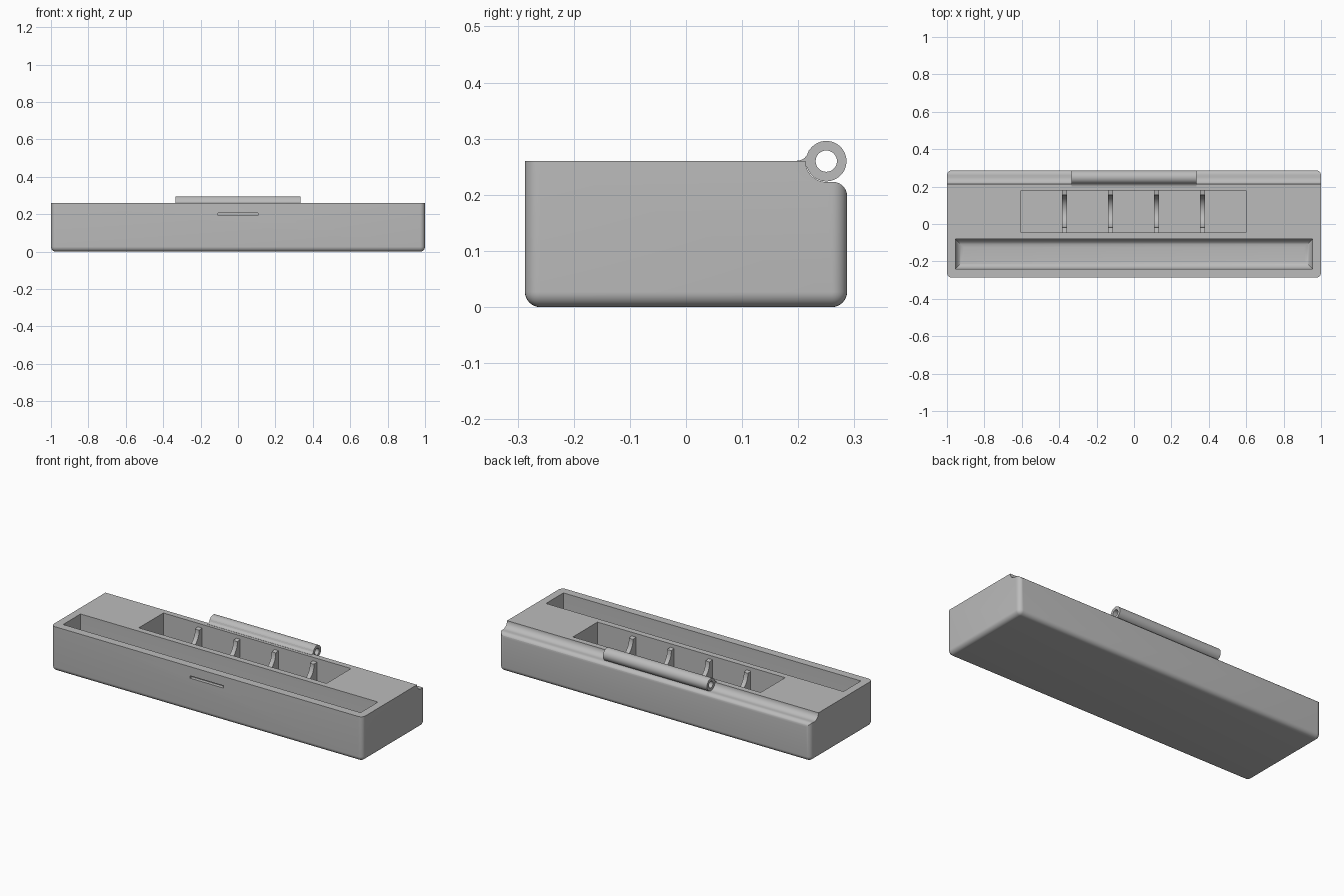
import bpy, bmesh
from math import sin, cos, pi, radians

cube = bpy.data.objects.get("Cube")
if cube:
    bpy.data.objects.remove(cube, do_unlink=True)

grey = bpy.data.materials.new("plain grey")
grey.use_nodes = True
colour = (0.5, 0.5, 0.5, 1)
grey.diffuse_color = colour
grey.node_tree.nodes["Principled BSDF"].inputs["Base Color"].default_value = colour


def finish(name, bm):
    bmesh.ops.recalc_face_normals(bm, faces=bm.faces)
    mesh = bpy.data.meshes.new(name)
    bm.to_mesh(mesh)
    bm.free()
    mesh.materials.append(grey)
    ob = bpy.data.objects.new(name, mesh)
    bpy.context.collection.objects.link(ob)
    return ob


def box(name, low, high, radius=0, sides=False):
    """Box whose bottom edges, and optionally upright edges, are rounded."""
    bm = bmesh.new()
    bmesh.ops.create_cube(bm, size=1)
    for v in bm.verts:
        v.co = [(a + b) / 2 + c * (b - a) for a, b, c in zip(low, high, v.co)]
    if radius:
        edges = [e for e in bm.edges
                 if all(v.co.z < low[2] + 0.001 for v in e.verts)
                 or (sides and abs(e.verts[0].co.z - e.verts[1].co.z) > 0.01)]
        bmesh.ops.bevel(bm, geom=edges, offset=radius, offset_type='OFFSET',
                        segments=8, profile=0.5, affect='EDGES')
    return finish(name, bm)


def prism(name, profile, x0, x1):
    """Extrude a (y, z) outline along x."""
    bm = bmesh.new()
    face = bm.faces.new([bm.verts.new((x0, y, z)) for y, z in profile])
    new = bmesh.ops.extrude_face_region(bm, geom=[face])["geom"]
    bmesh.ops.translate(bm, vec=(x1 - x0, 0, 0),
                        verts=[g for g in new if isinstance(g, bmesh.types.BMVert)])
    return finish(name, bm)


def arc(y, z, r, start, end, n):
    angles = [radians(start + (end - start) * i / n) for i in range(n + 1)]
    return [(y + r * cos(a), z + r * sin(a)) for a in angles]


def activate(ob):
    bpy.ops.object.select_all(action='DESELECT')
    ob.select_set(True)
    bpy.context.view_layer.objects.active = ob


def cut(ob, cutter):
    cutter.hide_render = True
    mod = ob.modifiers.new("cut", 'BOOLEAN')
    mod.operation = 'DIFFERENCE'
    mod.solver = 'EXACT'
    mod.object = cutter
    activate(ob)
    bpy.ops.object.modifier_apply(modifier=mod.name)
    bpy.data.objects.remove(cutter, do_unlink=True)


def smooth(ob):
    activate(ob)
    bpy.ops.object.shade_smooth_by_angle(angle=radians(30))


TOP = 0.26
HINGE_Y = 0.25

# Case with rounded base and upright corners
case = box("case", (-1, -0.287, 0), (1, 0.287, TOP), 0.027, sides=True)

# Hinge groove along the back edge, ending in a rounded shoulder
groove = (arc(HINGE_Y, TOP, 0.037, 180, 270, 12)
          + arc(0.262, 0.198, 0.025, 88, 0, 8)
          + [(0.32, 0.198), (0.32, 0.32), (0.213, 0.32)])
cut(case, prism("groove_cutter", groove, -1.1, 1.1))

# Long front tray, divided rear compartment and latch slot
cut(case, box("tray_cutter", (-0.955, -0.24, 0.04), (0.955, -0.08, 0.32), 0.045))
cut(case, box("compartment_cutter", (-0.605, -0.045, 0.04), (0.6, 0.18, 0.32)))
cut(case, box("slot_cutter", (-0.107, -0.32, 0.193), (0.107, -0.267, 0.207)))
smooth(case)

# Scooped dividers
scoop = ([(-0.05, 0.035), (0.185, 0.035), (0.185, 0.24)]
         + arc(0.0675, 0.235, 0.0875, 0, -180, 24) + [(-0.05, 0.24)])
for i, x in enumerate((-0.371, -0.125, 0.121, 0.367)):
    smooth(prism(f"divider_{i + 1}", scoop, x - 0.013, x + 0.013))

# Hinge barrel with a through hole
barrel = prism("hinge_barrel", arc(HINGE_Y, TOP, 0.036, 0, 352.5, 47), -0.335, 0.333)
cut(barrel, prism("pin_cutter", arc(HINGE_Y, TOP, 0.019, 0, 348.75, 31), -0.4, 0.4))
smooth(barrel)

# Fillet joining the barrel to the case
web = arc(0.198, 0.282, 0.021, -90, -8, 6) + [(0.226, 0.268), (0.224, 0.25), (0.198, 0.25)]
smooth(prism("hinge_web", web, -0.335, 0.333))
